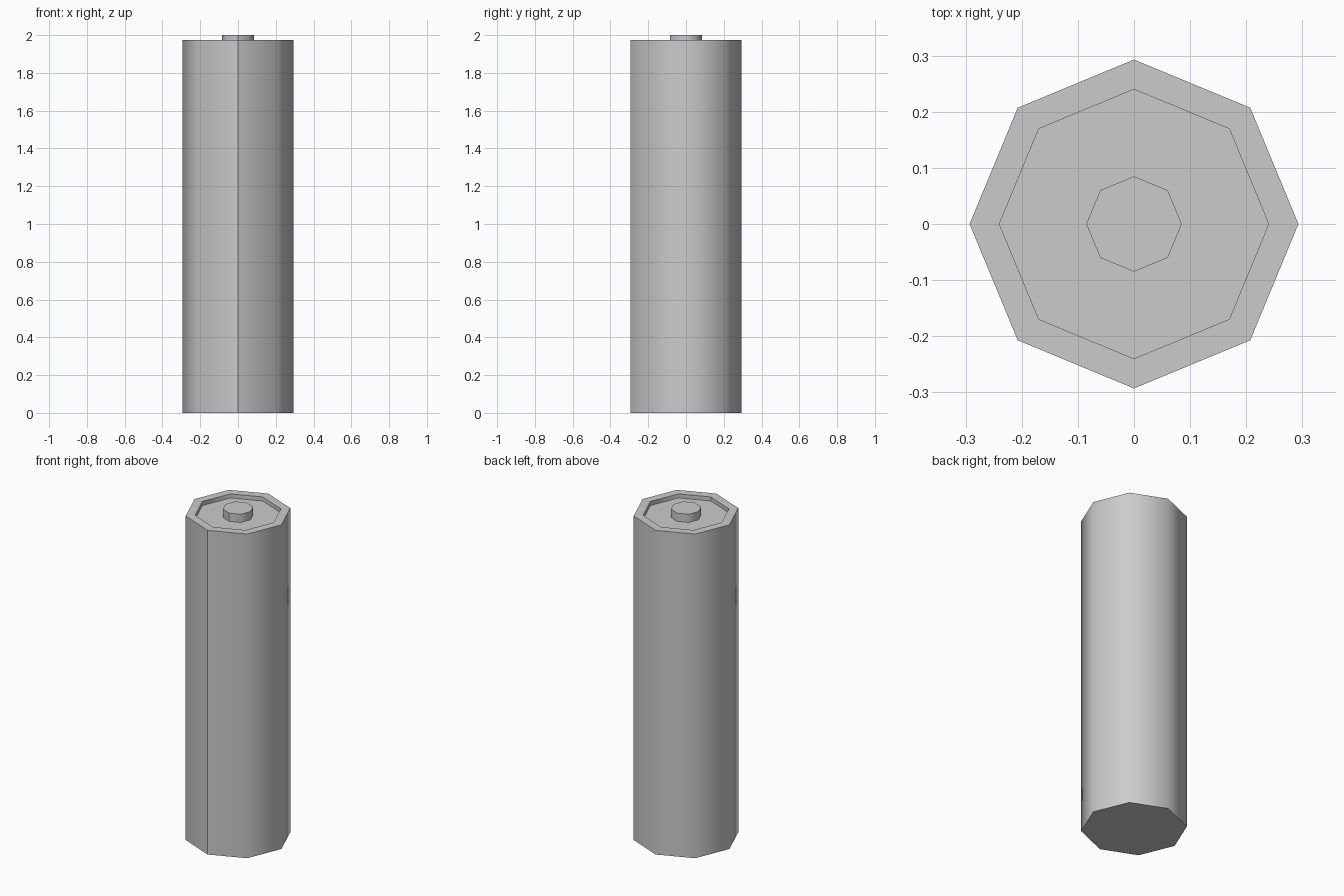
import bpy, bmesh, math

if "Cube" in bpy.data.objects:
    bpy.data.objects.remove(bpy.data.objects["Cube"])

SIDES = 8


def revolve(name, profile, cap_bottom=True):
    """Turn an (r, z) profile into an eight-sided part starting at the front (-y)."""
    bm = bmesh.new()
    rings = []
    for r, z in profile:
        angles = [-math.pi / 2 + 2 * math.pi * i / SIDES for i in range(SIDES)]
        rings.append([bm.verts.new((r * math.cos(a), r * math.sin(a), z)) for a in angles])
    for low, high in zip(rings, rings[1:]):
        for i in range(SIDES):
            j = (i + 1) % SIDES
            bm.faces.new((low[i], low[j], high[j], high[i]))
    if cap_bottom:
        bm.faces.new(rings[0][::-1])
    bm.faces.new(rings[-1])
    bm.normal_update()
    # smooth walls, crisp rims, and one sharp seam down the front
    for f in bm.faces:
        f.smooth = True
    for e in bm.edges:
        upright = abs(e.verts[0].co.z - e.verts[1].co.z) > 0.001
        front = all(abs(v.co.x) < 0.001 and v.co.y < 0 for v in e.verts)
        steep = len(e.link_faces) == 2 and e.calc_face_angle() > math.radians(50)
        e.smooth = not (steep or (upright and front))
    mesh = bpy.data.meshes.new(name)
    bm.to_mesh(mesh)
    bm.free()
    obj = bpy.data.objects.new(name, mesh)
    bpy.context.collection.objects.link(obj)
    return obj


# casing with raised rim and recessed top
revolve("battery_casing", [(0.293, 0), (0.293, 1.975), (0.24, 1.975), (0.24, 1.95)])

# small contact in the middle of the recess
revolve("positive_terminal", [(0.085, 1.95), (0.085, 2.0)], cap_bottom=False)
